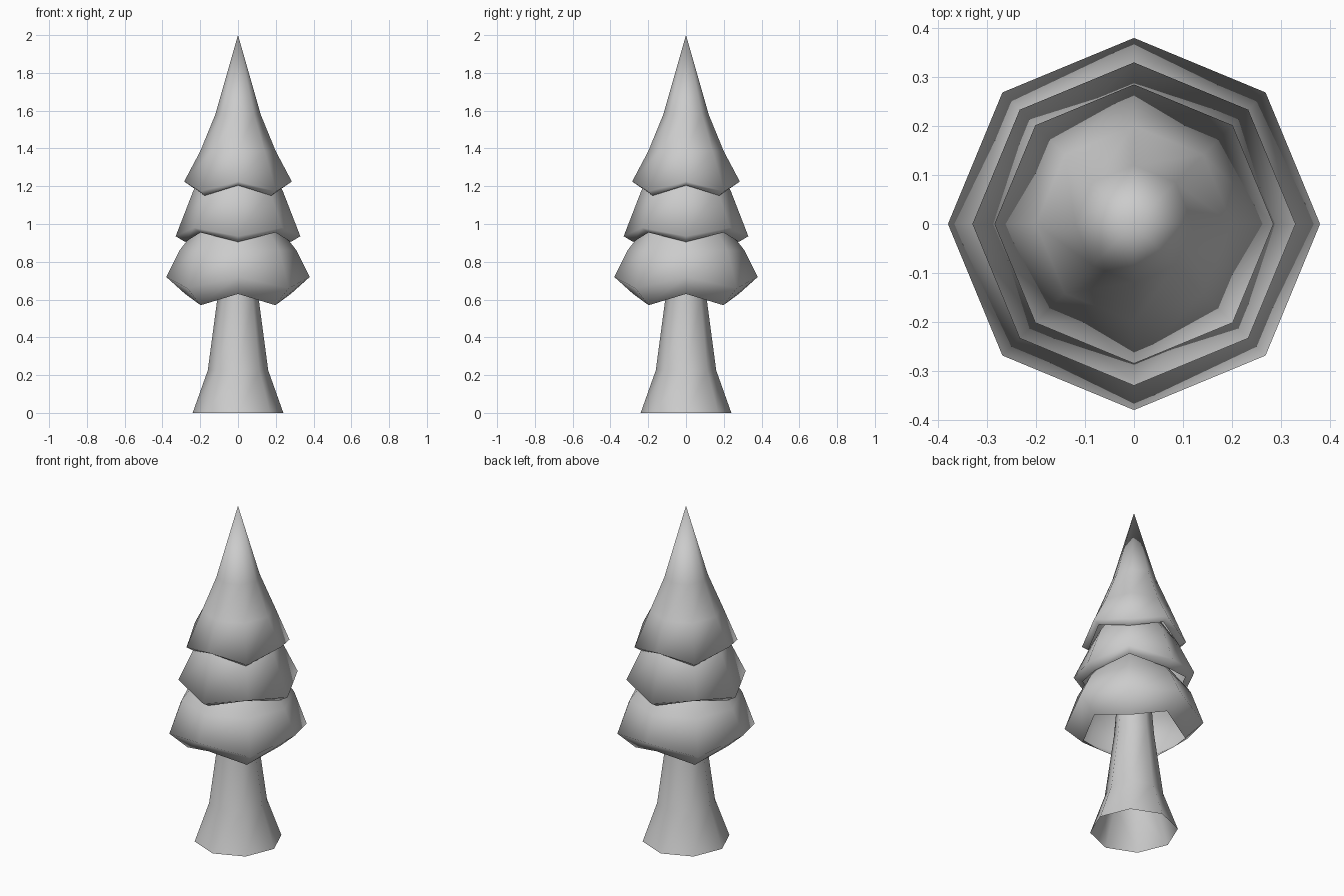
import bpy, bmesh, math

if "Cube" in bpy.data.objects:
    bpy.data.objects.remove(bpy.data.objects["Cube"])

SIDES = 8


def ring_shell(name, rings, tip=None):
    """Eight-sided open shell; each ring is (radius, z on axes, z on diagonals)."""
    bm = bmesh.new()
    loops = []
    for r, z_axis, z_diag in rings:
        loop = []
        for i in range(SIDES):
            a = 2 * math.pi * i / SIDES
            z = z_diag if i % 2 else z_axis
            loop.append(bm.verts.new((r * math.cos(a), r * math.sin(a), z)))
        loops.append(loop)
    for low, high in zip(loops, loops[1:]):
        for i in range(SIDES):
            j = (i + 1) % SIDES
            bm.faces.new((low[i], low[j], high[j], high[i]))
    if tip is not None:
        top = bm.verts.new((0, 0, tip))
        for i in range(SIDES):
            bm.faces.new((loops[-1][i], loops[-1][(i + 1) % SIDES], top))
    for f in bm.faces:
        f.smooth = True
    mesh = bpy.data.meshes.new(name)
    bm.to_mesh(mesh)
    bm.free()
    ob = bpy.data.objects.new(name, mesh)
    bpy.context.collection.objects.link(ob)
    return ob


# Flared trunk, open at the bottom
ring_shell("trunk", [(0.24, 0, 0), (0.16, 0.225, 0.225),
                     (0.11, 0.6, 0.6), (0.09, 0.85, 0.85)])

# Foliage tiers: tucked-under zigzag rim, widest ring, then tapering upward
ring_shell("lower_foliage", [(0.28, 0.63, 0.57), (0.38, 0.72, 0.66),
                             (0.31, 0.86, 0.86), (0.24, 0.95, 0.95),
                             (0.14, 1.08, 1.08)], 1.15)
ring_shell("middle_foliage", [(0.28, 0.905, 0.955), (0.33, 0.935, 0.98),
                              (0.235, 1.18, 1.18), (0.14, 1.32, 1.32)], 1.42)
ring_shell("upper_foliage", [(0.25, 1.205, 1.15), (0.285, 1.225, 1.172),
                             (0.20, 1.385, 1.385), (0.12, 1.58, 1.58)], 2.0)
